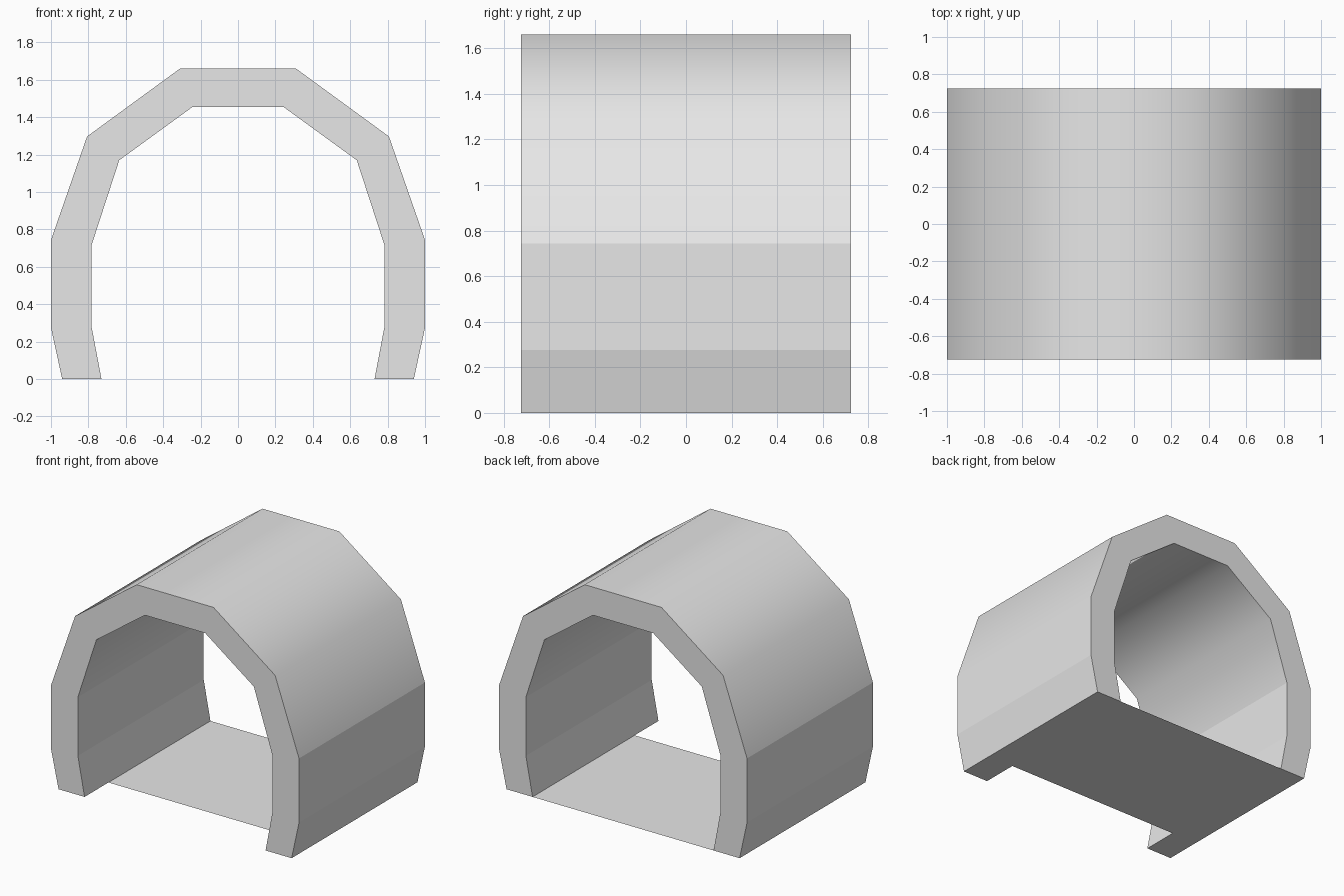
import bpy
import bmesh

cube = bpy.data.objects.get("Cube")
if cube:
    bpy.data.objects.remove(cube)

grey = bpy.data.materials.new("light_grey")
grey.use_nodes = True
colour = (0.8, 0.8, 0.8, 1)
grey.diffuse_color = colour
grey.node_tree.nodes["Principled BSDF"].inputs["Base Color"].default_value = colour

DEPTH = 0.725
FLOOR_FRONT = -0.45
# Half profiles from foot to crown
OUTER = [(0.94, 0), (1, 0.275), (1, 0.743), (0.807, 1.297), (0.31, 1.66)]
INNER = [(0.73, 0), (0.784, 0.285), (0.784, 0.713), (0.635, 1.17), (0.243, 1.455)]


def full(half):
    return half + [(-x, z) for x, z in reversed(half)]


def finish(bm, name):
    mesh = bpy.data.meshes.new(name)
    bm.to_mesh(mesh)
    bm.free()
    mesh.materials.append(grey)
    obj = bpy.data.objects.new(name, mesh)
    bpy.context.collection.objects.link(obj)
    return obj


# Arched shell: four long rails of vertices joined by quads
bm = bmesh.new()
rails = [[bm.verts.new((x, y, z)) for x, z in full(half)]
         for half, y in ((OUTER, -DEPTH), (OUTER, DEPTH), (INNER, DEPTH), (INNER, -DEPTH))]
count = len(rails[0])
for a, b in zip(rails, rails[1:] + rails[:1]):
    for i in range(count - 1):
        bm.faces.new((a[i], a[i + 1], b[i + 1], b[i]))
for end in (0, count - 1):
    bm.faces.new([rail[end] for rail in rails])
bmesh.ops.recalc_face_normals(bm, faces=bm.faces)

# The roof panels blend together; walls, feet and ends stay crisp
for face in bm.faces:
    face.smooth = face.calc_center_median().z > 0.8 and abs(face.normal.y) < 0.5
for edge in bm.edges:
    edge.smooth = all(face.smooth for face in edge.link_faces)
finish(bm, "arched_shell")

# Floor sheet between the feet, set back from the front
bm = bmesh.new()
half_width = INNER[0][0]
bm.faces.new([bm.verts.new((x, y, 0)) for x, y in (
    (-half_width, FLOOR_FRONT), (half_width, FLOOR_FRONT),
    (half_width, DEPTH), (-half_width, DEPTH))])
finish(bm, "floor_sheet")
